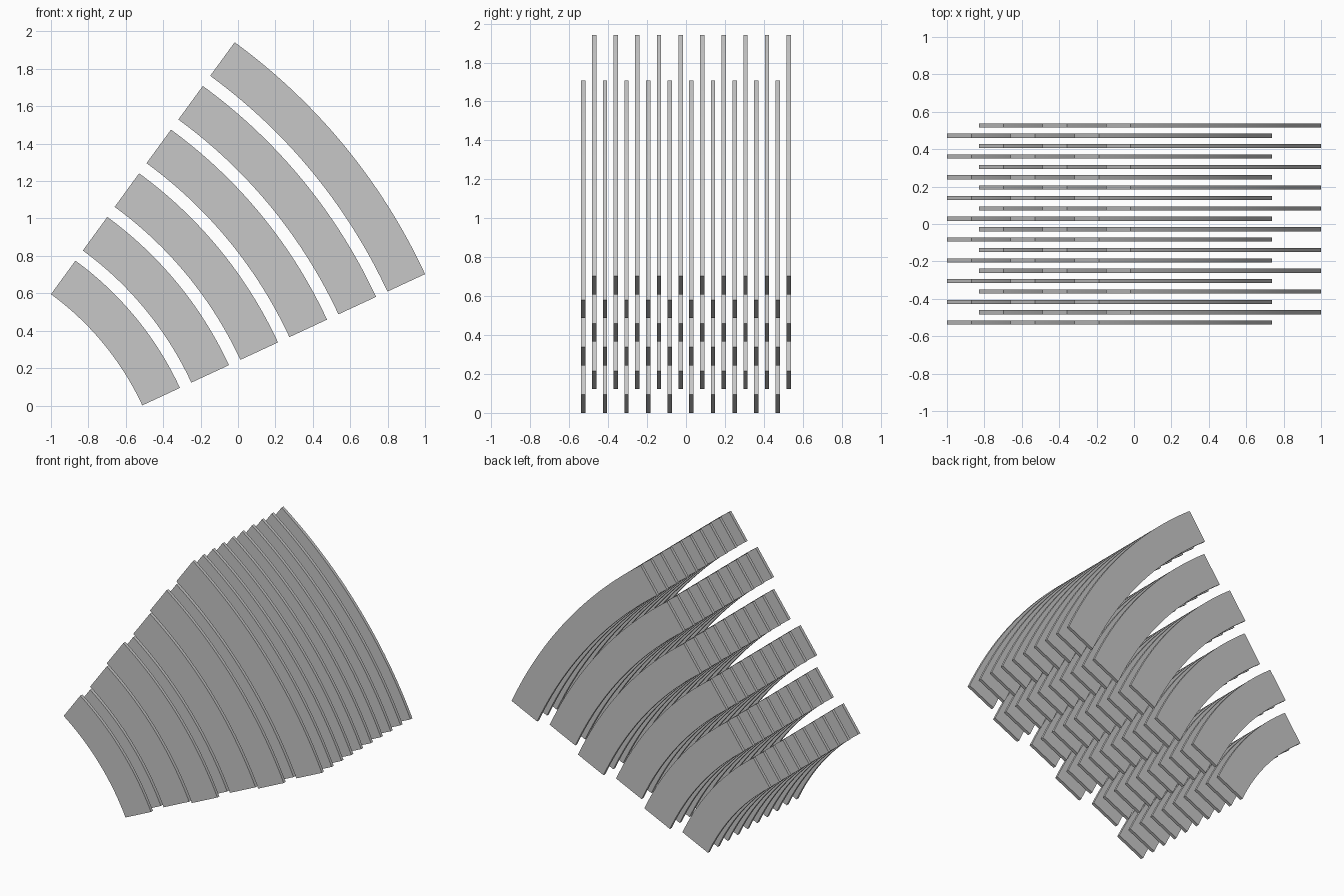
import bpy, bmesh
from math import radians, cos, sin
from mathutils import Vector

cube = bpy.data.objects.get("Cube")
if cube:
    bpy.data.objects.remove(cube, do_unlink=True)

# Shared dimensions of the slats
CENTRE = Vector((-1.905, 0, -0.646))   # common centre of all arcs
START, END = radians(24.9), radians(53.9)
INNER, PITCH, WIDTH = 1.536, 0.289, 0.222
THICK, LAYER = WIDTH / 10, WIDTH / 4
LAYERS, BANDS, STEPS = 20, 6, 40

grey = bpy.data.materials.new("light grey")
grey.use_nodes = True
colour = (0.57, 0.57, 0.57, 1)
grey.diffuse_color = colour
grey.node_tree.nodes["Principled BSDF"].inputs["Base Color"].default_value = colour


def curved_slat(name, radius, y):
    """Sweep a thin rectangle along an arc in the xz plane."""
    bm = bmesh.new()
    outward = Vector((cos(START), 0, sin(START)))
    corners = [(0, 0), (WIDTH, 0), (WIDTH, THICK), (0, THICK)]
    verts = [bm.verts.new(CENTRE + outward * (radius + r) + Vector((0, y + t, 0)))
             for r, t in corners]
    edges = [bm.edges.new((verts[i], verts[(i + 1) % 4])) for i in range(4)]
    swept = bmesh.ops.spin(bm, geom=verts + edges, cent=CENTRE, axis=(0, -1, 0),
                           angle=END - START, steps=STEPS)
    # Close both ends
    bm.faces.new(verts)
    bm.faces.new([g for g in swept["geom_last"] if isinstance(g, bmesh.types.BMVert)])
    bmesh.ops.recalc_face_normals(bm, faces=bm.faces[:])
    mesh = bpy.data.meshes.new(name)
    bm.to_mesh(mesh)
    bm.free()
    mesh.materials.append(grey)
    obj = bpy.data.objects.new(name, mesh)
    bpy.context.collection.objects.link(obj)
    return obj


# Alternate bands sit in alternate layers
front = -((LAYERS - 1) * LAYER + THICK) / 2
for band in range(BANDS):
    slat = curved_slat(f"curved_slat_row_{band + 1}", INNER + band * PITCH,
                       front + (band % 2) * LAYER)
    bpy.ops.object.select_all(action='DESELECT')
    slat.select_set(True)
    bpy.context.view_layer.objects.active = slat
    bpy.ops.object.shade_smooth_by_angle(angle=radians(30))
    rows = slat.modifiers.new("layers", 'ARRAY')
    rows.count = LAYERS // 2
    rows.use_relative_offset = False
    rows.use_constant_offset = True
    rows.constant_offset_displace = (0, 2 * LAYER, 0)
